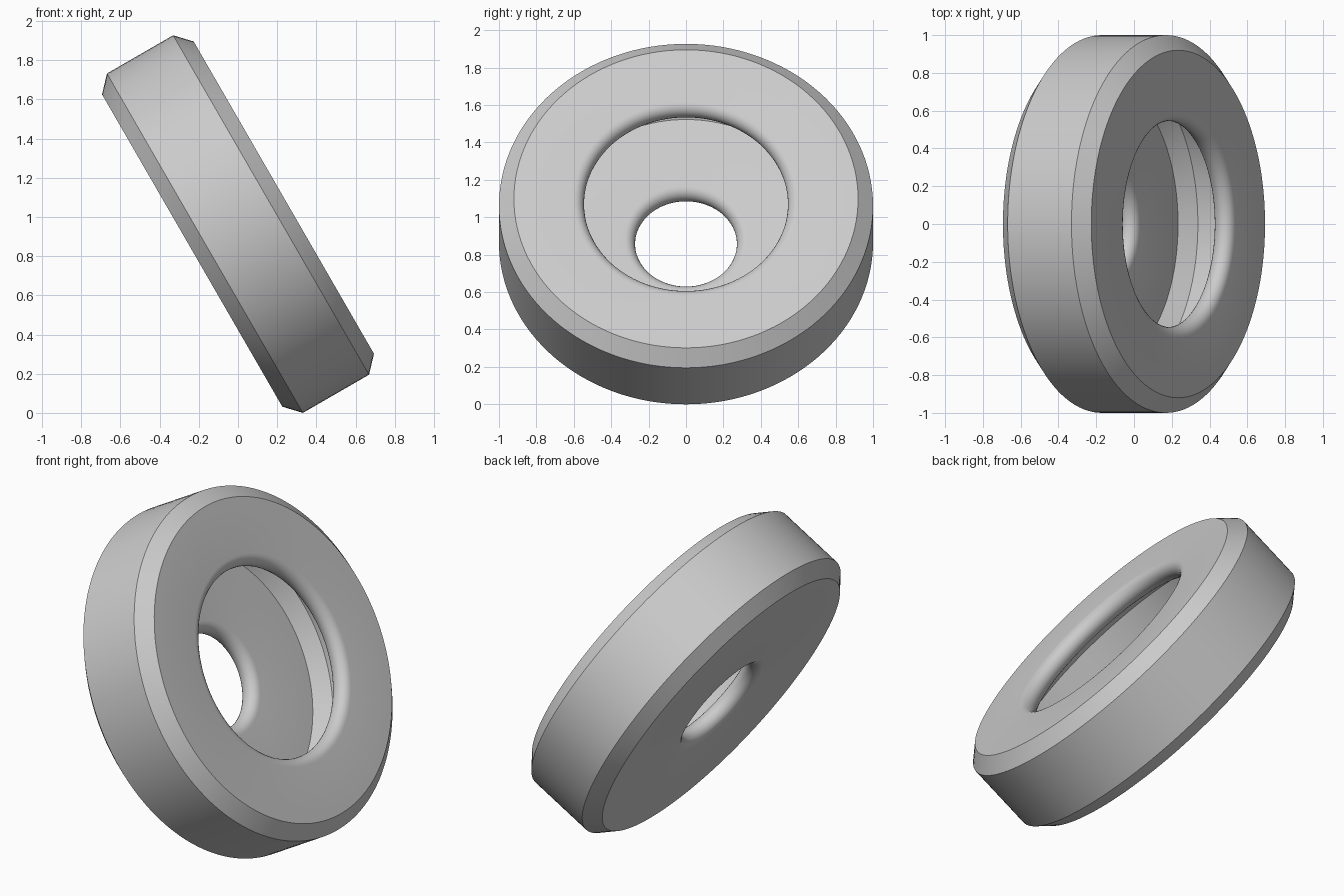
import bpy, bmesh
from math import sin, cos, pi, radians
from mathutils import Matrix, Vector

cube = bpy.data.objects.get("Cube")
if cube:
    bpy.data.objects.remove(cube, do_unlink=True)

SEGMENTS = 128
HALF = 0.27                  # half thickness of the ring
LIP = 0.0575                 # radius of the rounded lips
LIP_MID = HALF - LIP
CHAMBER = HALF - 2 * LIP     # half height of the inner chamber


def lip(hole_radius, height, start):
    """Half-round lip profile, turning through its innermost point."""
    centre = hole_radius + LIP
    return [(centre - LIP * sin(pi * i / 12),
             height + start * LIP * cos(pi * i / 12)) for i in range(13)]


# Closed cross-section as (radius, height) pairs
outside = [(0.92, -HALF), (1, -0.195), (1, 0.195), (0.92, HALF)]
upper_lip = lip(0.545, LIP_MID, 1)
chamber = [(0.735, CHAMBER), (0.815, 0.08), (0.815, -0.08), (0.735, -CHAMBER)]
lower_lip = lip(0.272, -LIP_MID, 1)
profile = outside + upper_lip + chamber + lower_lip

# Revolve the cross-section
bm = bmesh.new()
verts = [bm.verts.new((r, 0, h)) for r, h in profile]
edges = [bm.edges.new((a, b)) for a, b in zip(verts, verts[1:] + verts[:1])]
bmesh.ops.spin(bm, geom=verts + edges, cent=(0, 0, 0), axis=(0, 0, 1),
               angle=2 * pi, steps=SEGMENTS, use_merge=False)
bmesh.ops.remove_doubles(bm, verts=bm.verts, dist=1e-4)
bmesh.ops.recalc_face_normals(bm, faces=bm.faces)

# Tilt the ring and rest it on the ground
bm.transform(Matrix.Rotation(radians(60), 4, 'Y'))
lowest = min(v.co.z for v in bm.verts)
bmesh.ops.translate(bm, verts=bm.verts, vec=Vector((0, 0, -lowest)))
mesh = bpy.data.meshes.new("hollow_ring")
bm.to_mesh(mesh)
bm.free()
ring = bpy.data.objects.new("hollow_ring", mesh)
bpy.context.collection.objects.link(ring)

# Plain grey material
grey = bpy.data.materials.new("light grey")
grey.use_nodes = True
colour = (0.6, 0.6, 0.6, 1)
grey.diffuse_color = colour
grey.node_tree.nodes["Principled BSDF"].inputs["Base Color"].default_value = colour
mesh.materials.append(grey)

# Smooth curves with crisp chamfers
bpy.ops.object.select_all(action='DESELECT')
ring.select_set(True)
bpy.context.view_layer.objects.active = ring
bpy.ops.object.shade_smooth_by_angle(angle=radians(30))
